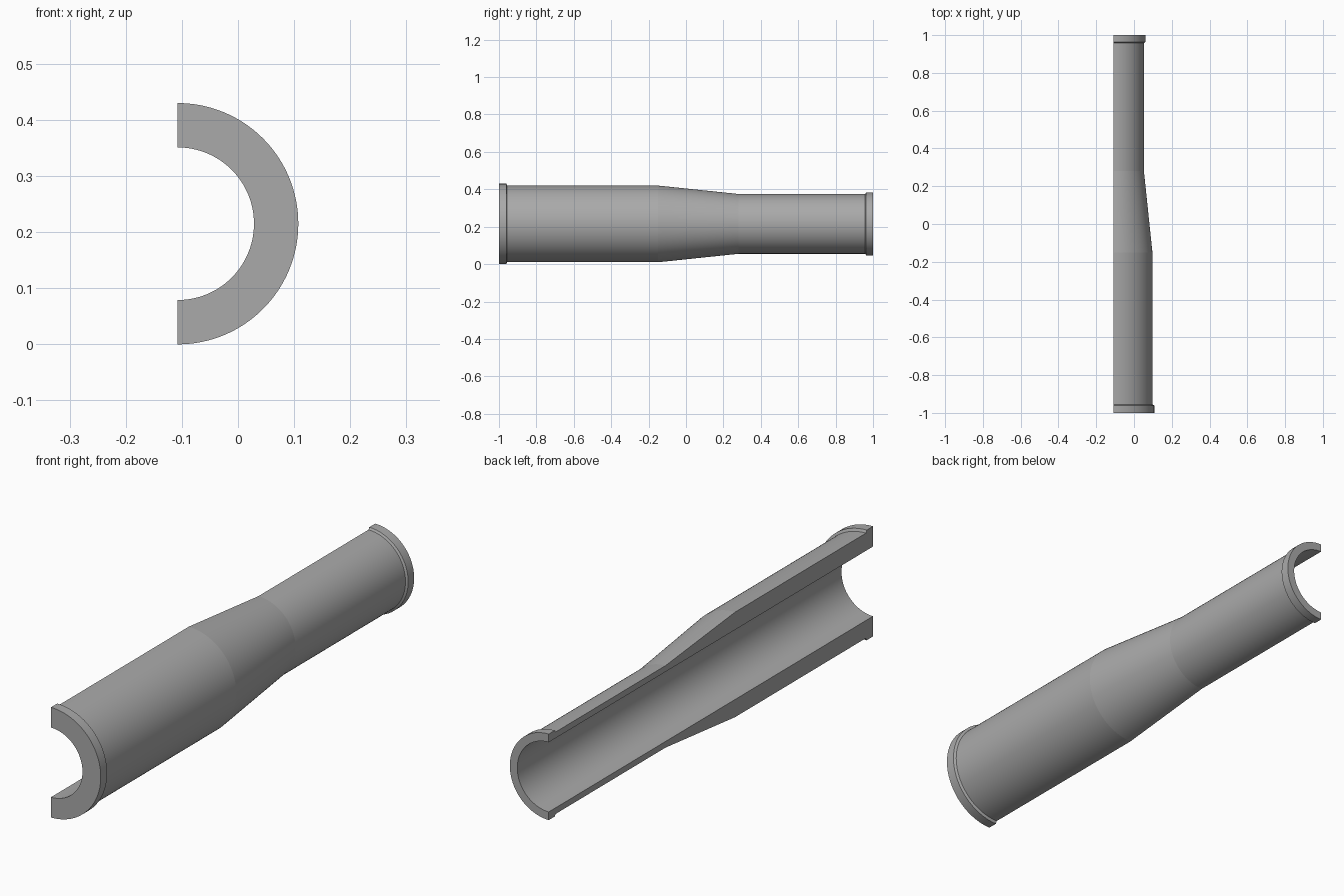
import bpy, bmesh
from math import pi, radians
from mathutils import Vector

default = bpy.data.objects.get("Cube")
if default:
    bpy.data.objects.remove(default, do_unlink=True)

# Plain grey material
grey = bpy.data.materials.new("plain grey")
grey.use_nodes = True
colour = (0.4, 0.4, 0.4, 1)
grey.diffuse_color = colour
grey.node_tree.nodes["Principled BSDF"].inputs["Base Color"].default_value = colour

AXIS_X, AXIS_Z = -0.1075, 0.215   # centre line of the bore
BORE = 0.136
STEPS = 64

# Wall section as (y, radius): bore, front flange, taper, rear flange
wall = [
    (-1, BORE), (-1, 0.215), (-0.961, 0.215), (-0.956, 0.205),
    (-0.15, 0.205), (0.28, 0.16),
    (0.958, 0.16), (0.963, 0.168), (1, 0.168), (1, BORE),
]

# Half tube: revolve the section half a turn, with flat cut faces
bm = bmesh.new()
verts = [bm.verts.new((AXIS_X, y, AXIS_Z - r)) for y, r in wall]
edges = [bm.edges.new((a, b)) for a, b in zip(verts, verts[1:] + verts[:1])]
swept = bmesh.ops.spin(bm, geom=verts + edges, cent=(AXIS_X, 0, AXIS_Z),
                       axis=(0, -1, 0), angle=pi, steps=STEPS)
bm.faces.new(verts)
last = [g for g in swept["geom_last"] if isinstance(g, bmesh.types.BMEdge)]
bmesh.ops.contextual_create(bm, geom=last)
bmesh.ops.recalc_face_normals(bm, faces=bm.faces)

mesh = bpy.data.meshes.new("half_tube")
bm.to_mesh(mesh)
bm.free()
tube = bpy.data.objects.new("half_tube", mesh)
bpy.context.collection.objects.link(tube)
mesh.materials.append(grey)

# Smooth round the tube, crisp at the taper and flanges
bpy.ops.object.select_all(action="DESELECT")
tube.select_set(True)
bpy.context.view_layer.objects.active = tube
bpy.ops.object.shade_smooth_by_angle(angle=radians(4))
